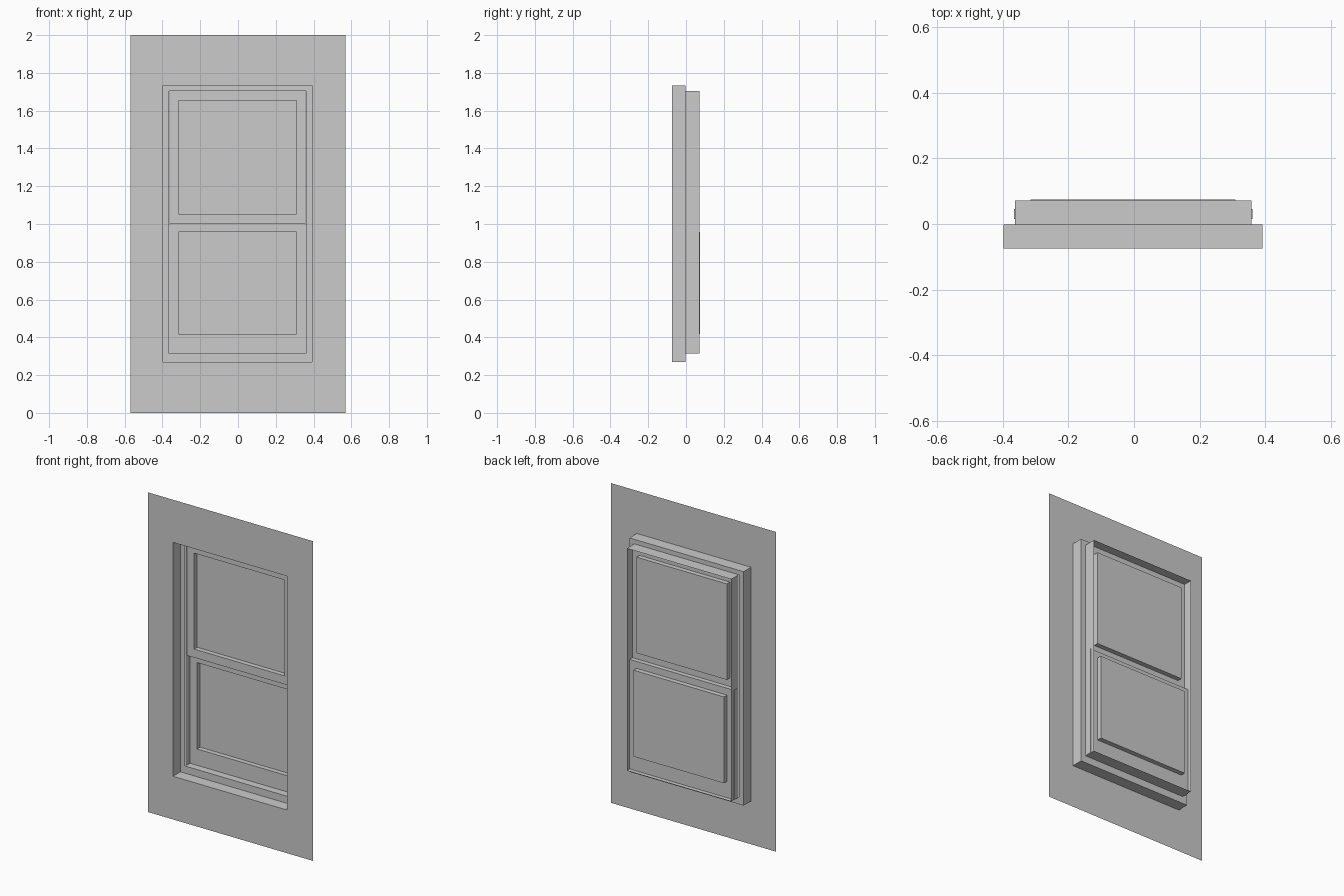
import bpy, bmesh

if "Cube" in bpy.data.objects:
    bpy.data.objects.remove(bpy.data.objects["Cube"])

CX = -0.0025  # opening sits a hair left of the wall centre


def nested(name, loops, cap=False):
    """Sheet made by bridging rectangles (cx, half width, z0, z1, y), optionally closed."""
    bm = bmesh.new()
    rings = []
    for cx, hw, z0, z1, y in loops:
        rings.append([bm.verts.new(p) for p in (
            (cx - hw, y, z0), (cx + hw, y, z0), (cx + hw, y, z1), (cx - hw, y, z1))])
    for a, b in zip(rings, rings[1:]):
        for i in range(4):
            j = (i + 1) % 4
            bm.faces.new((a[i], a[j], b[j], b[i]))
    if cap:
        bm.faces.new(rings[-1])
    me = bpy.data.meshes.new(name)
    bm.to_mesh(me)
    bm.free()
    ob = bpy.data.objects.new(name, me)
    bpy.context.collection.objects.link(ob)
    return ob


# Wall panel, outer reveal and the flat stop behind it
nested("wall_and_reveal", [
    (0, 0.57, 0, 2, -0.075),
    (CX, 0.395, 0.27, 1.733, -0.075),
    (CX, 0.395, 0.27, 1.733, -0.002),
    (CX, 0.362, 0.315, 1.705, -0.002)])

# Jamb box, running past the sashes and open at the back
nested("jamb", [
    (CX, 0.361, 0.315, 1.705, -0.002),
    (CX, 0.361, 0.315, 1.705, 0.072)])

# Sashes: flat frame, pane reveal and glass pane
nested("upper_sash", [
    (CX, 0.361, 1.0, 1.705, 0.016),
    (CX, 0.3125, 1.053, 1.653, 0.016),
    (CX, 0.3125, 1.053, 1.653, 0.046)], cap=True)

# Lower sash sits further back, with edge returns just outside the jamb
nested("lower_sash", [
    (CX, 0.364, 0.315, 1.0, 0.016),
    (CX, 0.364, 0.315, 1.0, 0.045),
    (CX, 0.3125, 0.417, 0.957, 0.045),
    (CX, 0.3125, 0.417, 0.957, 0.075)], cap=True)
